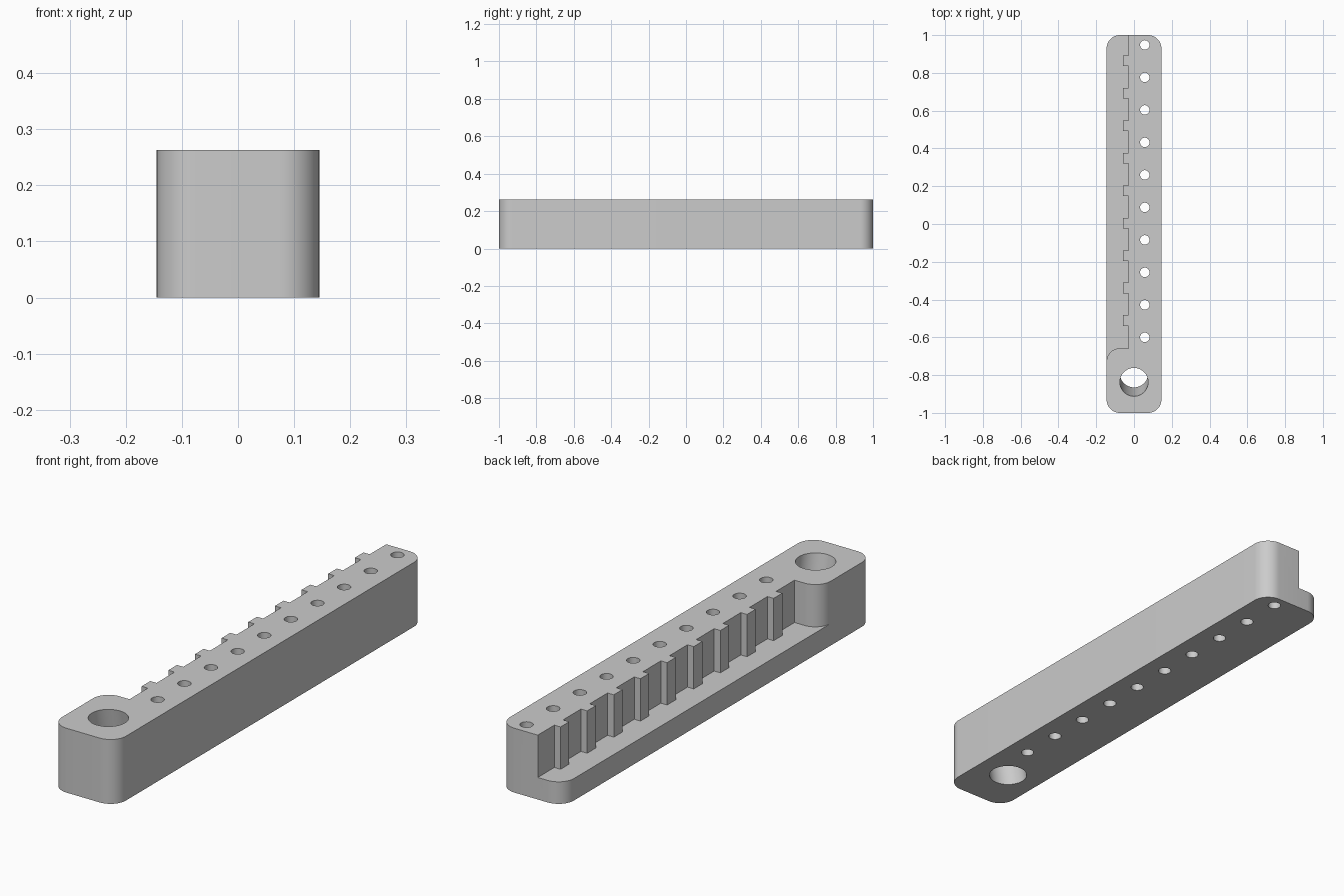
import bpy, bmesh
from math import sin, cos, pi

if "Cube" in bpy.data.objects:
    bpy.data.objects.remove(bpy.data.objects["Cube"], do_unlink=True)

HALF_W, HALF_L, HEIGHT = 0.145, 1.0, 0.263
CORNER, FLOOR, WALL_X, END_Y = 0.07, 0.09, -0.03, -0.658
PITCH = 0.172

grey = bpy.data.materials.new("plain grey")
grey.use_nodes = True
grey.diffuse_color = (0.6, 0.6, 0.6, 1)
grey.node_tree.nodes["Principled BSDF"].inputs["Base Color"].default_value = (0.6, 0.6, 0.6, 1)


def arc(cx, cy, r, start, end, steps):
    angles = [start + (end - start) * i / steps for i in range(steps + 1)]
    return [(cx + r * cos(a), cy + r * sin(a)) for a in angles]


def prism(name, outline, z0, z1, slide=0):
    """Extrude an outline from z0 to z1; slide shifts the top along y."""
    bm = bmesh.new()
    low = [bm.verts.new((x, y, z0)) for x, y in outline]
    high = [bm.verts.new((x, y + slide, z1)) for x, y in outline]
    bm.faces.new(low)
    bm.faces.new(high)
    for i in range(len(low)):
        j = (i + 1) % len(low)
        bm.faces.new((low[i], low[j], high[j], high[i]))
    bmesh.ops.recalc_face_normals(bm, faces=bm.faces)
    mesh = bpy.data.meshes.new(name)
    bm.to_mesh(mesh)
    bm.free()
    mesh.materials.append(grey)
    obj = bpy.data.objects.new(name, mesh)
    bpy.context.collection.objects.link(obj)
    return obj


def carve(body, cutter):
    mod = body.modifiers.new(cutter.name, "BOOLEAN")
    mod.operation, mod.solver, mod.object = "DIFFERENCE", "EXACT", cutter
    bpy.context.view_layer.objects.active = body
    bpy.ops.object.modifier_apply(modifier=mod.name)
    bpy.data.objects.remove(cutter, do_unlink=True)


# Long bar with rounded vertical corners
outline = []
for k, (sx, sy) in enumerate([(1, 1), (-1, 1), (-1, -1), (1, -1)]):
    outline += arc(sx * (HALF_W - CORNER), sy * (HALF_L - CORNER), CORNER,
                   k * pi / 2, (k + 1) * pi / 2, 12)
bar = prism("notched_bar", outline, 0, HEIGHT)

# Side ledge: the cut leaves a toothed wall and a rounded end block
step = [(-0.3, 1.1), (WALL_X, 1.1)]
for i in range(9):
    y = 0.865 - i * PITCH
    step += [(WALL_X, y + 0.028), (WALL_X - 0.028, y + 0.028),
             (WALL_X - 0.028, y - 0.028), (WALL_X, y - 0.028)]
step.append((WALL_X, END_Y))
step += arc(CORNER - HALF_W, END_Y - CORNER, CORNER, pi / 2, pi, 12)
step.append((-0.3, END_Y - CORNER))
carve(bar, prism("ledge_cutter", step, FLOOR, 0.4))

# Row of small vertical holes
for i in range(10):
    ring = arc(0.057, 0.948 - i * PITCH, 0.025, 0, 2 * pi, 32)[:-1]
    carve(bar, prism("small_hole_cutter", ring, -0.1, 0.4))

# Large slanted hole in the end block
drift = -0.047 / HEIGHT
ring = arc(0, -0.79 - 0.1 * drift, 0.075, 0, 2 * pi, 48)[:-1]
carve(bar, prism("large_hole_cutter", ring, -0.1, 0.4, slide=0.5 * drift))

bpy.ops.object.select_all(action="DESELECT")
bar.select_set(True)
bpy.context.view_layer.objects.active = bar
bpy.ops.object.shade_smooth_by_angle(angle=pi / 6)
